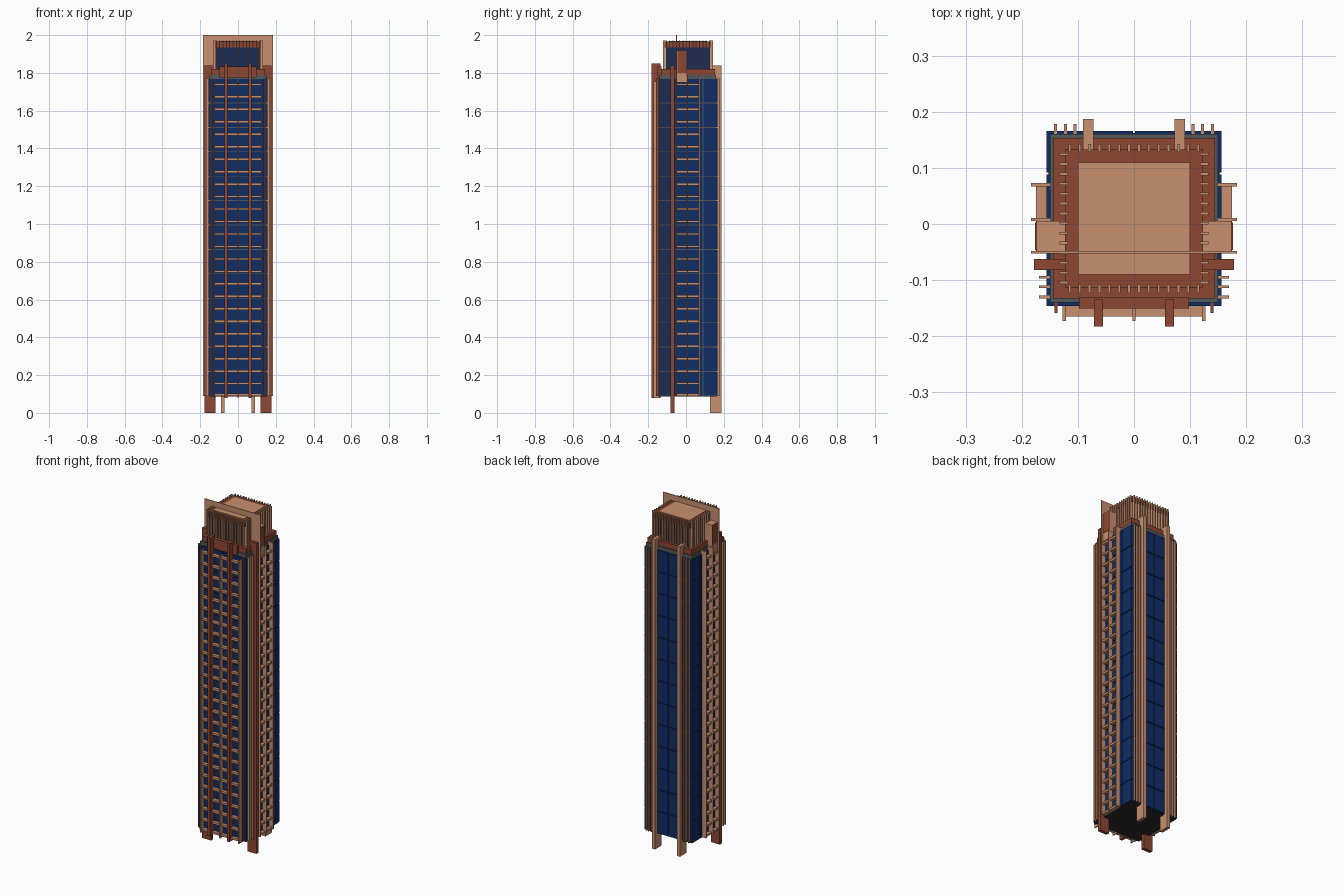
import bpy, bmesh

if "Cube" in bpy.data.objects:
    bpy.data.objects.remove(bpy.data.objects["Cube"])

def material(name, rgb):
    m = bpy.data.materials.new(name)
    m.diffuse_color = (*rgb, 1)
    m.use_nodes = True
    m.node_tree.nodes["Principled BSDF"].inputs["Base Color"].default_value = m.diffuse_color
    return m

SALMON = material("salmon stone", (0.58, 0.28, 0.16))
RED = material("brick red stone", (0.27, 0.062, 0.032))
NAVY = material("navy glass", (0.005, 0.026, 0.13))
GREY = material("grey frame", (0.09, 0.10, 0.10))
DARK = material("charcoal", (0.023, 0.023, 0.023))

def boxes(name, mat, items):
    """One object from boxes given as (x0, x1, y0, y1, z0, z1)."""
    bm = bmesh.new()
    for x0, x1, y0, y1, z0, z1 in items:
        r = bmesh.ops.create_cube(bm, size=1)
        for v in r["verts"]:
            v.co = ((x0 + x1) / 2 + v.co.x * (x1 - x0),
                    (y0 + y1) / 2 + v.co.y * (y1 - y0),
                    (z0 + z1) / 2 + v.co.z * (z1 - z0))
    me = bpy.data.meshes.new(name)
    bm.to_mesh(me)
    bm.free()
    me.materials.append(mat)
    ob = bpy.data.objects.new(name, me)
    bpy.context.collection.objects.link(ob)
    return ob

def both(items):
    """Boxes plus their mirror images across x = 0."""
    return [b for i in items for b in (i, (-i[1], -i[0], *i[2:]))]

Z0, Z1 = 0.09, 1.77          # tower shaft
FLOORS = 25
STEP = 0.066
levels = [0.155 + STEP * i for i in range(FLOORS)]

# Shaft core, underside and cornice
boxes("shaft_core", GREY, [(-0.15, 0.15, -0.14, 0.16, Z0, 1.79)])
boxes("underside", DARK, [(-0.152, 0.152, -0.142, 0.162, Z0 - 0.004, Z0)])
boxes("cornice", RED, [(-0.144, 0.144, -0.133, 0.153, 1.79, 1.82)])

# Glass panels in rows, with narrow gaps between them
panels = []
rows = 13
h = (Z1 - Z0) / rows
for i in range(rows):
    z = (Z0 + i * h + 0.002, Z0 + (i + 1) * h - 0.002)
    panels += both([(0.002, 0.156, 0.16, 0.166, *z),
                    (0.002, 0.156, -0.146, -0.14, *z),
                    (0.15, 0.156, -0.14, 0.088, *z),
                    (0.15, 0.156, 0.092, 0.16, *z)])
boxes("glass_panels", NAVY, panels)

# Front balconies with dividing fins
boxes("front_balcony_slabs", SALMON,
      [(-0.125, 0.125, -0.165, -0.14, z - 0.006, z + 0.006) for z in levels + [Z0 + 0.006]])
boxes("front_fins", SALMON,
      [(x - 0.003, x + 0.003, -0.173, -0.14, 0.08, 1.755) for x in (-0.124, 0, 0.124)])
boxes("front_piers", RED, both([(0.055, 0.071, -0.183, -0.135, 0.08, 1.85)]))
boxes("front_parapet", RED, [(-0.098, 0.098, -0.151, -0.13, 1.775, 1.835)])

# Side balconies with dividing fins
boxes("side_balcony_slabs", SALMON,
      both([(0.15, 0.175, -0.05, 0.07, z - 0.006, z + 0.006) for z in levels + [Z0 + 0.006]]))
boxes("side_fins", SALMON,
      both([(0.15, 0.184, y - 0.003, y + 0.003, Z0, 1.79) for y in (0.008, 0.07)]))
boxes("side_piers", RED, both([(0.12, 0.178, -0.082, -0.062, 0, 1.84)]))
boxes("side_shoulders", SALMON, both([(0.12, 0.174, -0.048, 0.005, 1.75, 1.918)]))
boxes("side_shoulder_faces", RED, both([(0.174, 0.176, -0.046, 0.003, 1.80, 1.915)]))

# Broad thin blade crossing the whole tower
boxes("cross_blade", SALMON, [(-0.184, 0.184, -0.053, -0.048, Z0, 2.0)])

# Back piers reaching the ground
boxes("back_piers", SALMON, both([(0.072, 0.091, 0.127, 0.187, 0, 1.838)]))

# Slim fins near the corners
boxes("corner_fins", SALMON,
      both([(x - 0.0025, x + 0.0025, 0.16, 0.178, Z0, Z1) for x in (0.105, 0.122, 0.14)]
           + [(0.15, 0.169, y - 0.0025, y + 0.0025, Z0, Z1) for y in (-0.095, -0.112, -0.13)]))
boxes("front_corner_fins", RED, both([(0.136, 0.142, -0.159, -0.14, Z0, Z1)]))

# Penthouse with its roof and screen of fins
boxes("penthouse_glass", NAVY, [(-0.117, 0.117, -0.107, 0.127, 1.82, 1.94)])
boxes("penthouse_roof_frame", RED, [(-0.123, 0.123, -0.113, 0.133, 1.935, 1.965)])
boxes("penthouse_roof", SALMON, [(-0.10, 0.10, -0.09, 0.11, 1.96, 1.968)])
offs = [(i - 6.5) * 0.0176 for i in range(14)]
boxes("penthouse_fins", SALMON,
      [(o - 0.0025, o + 0.0025, y, y + 0.015, 1.82, 1.972) for o in offs for y in (-0.123, 0.128)]
      + both([(0.118, 0.133, 0.01 + o - 0.0025, 0.01 + o + 0.0025, 1.82, 1.972) for o in offs]))
